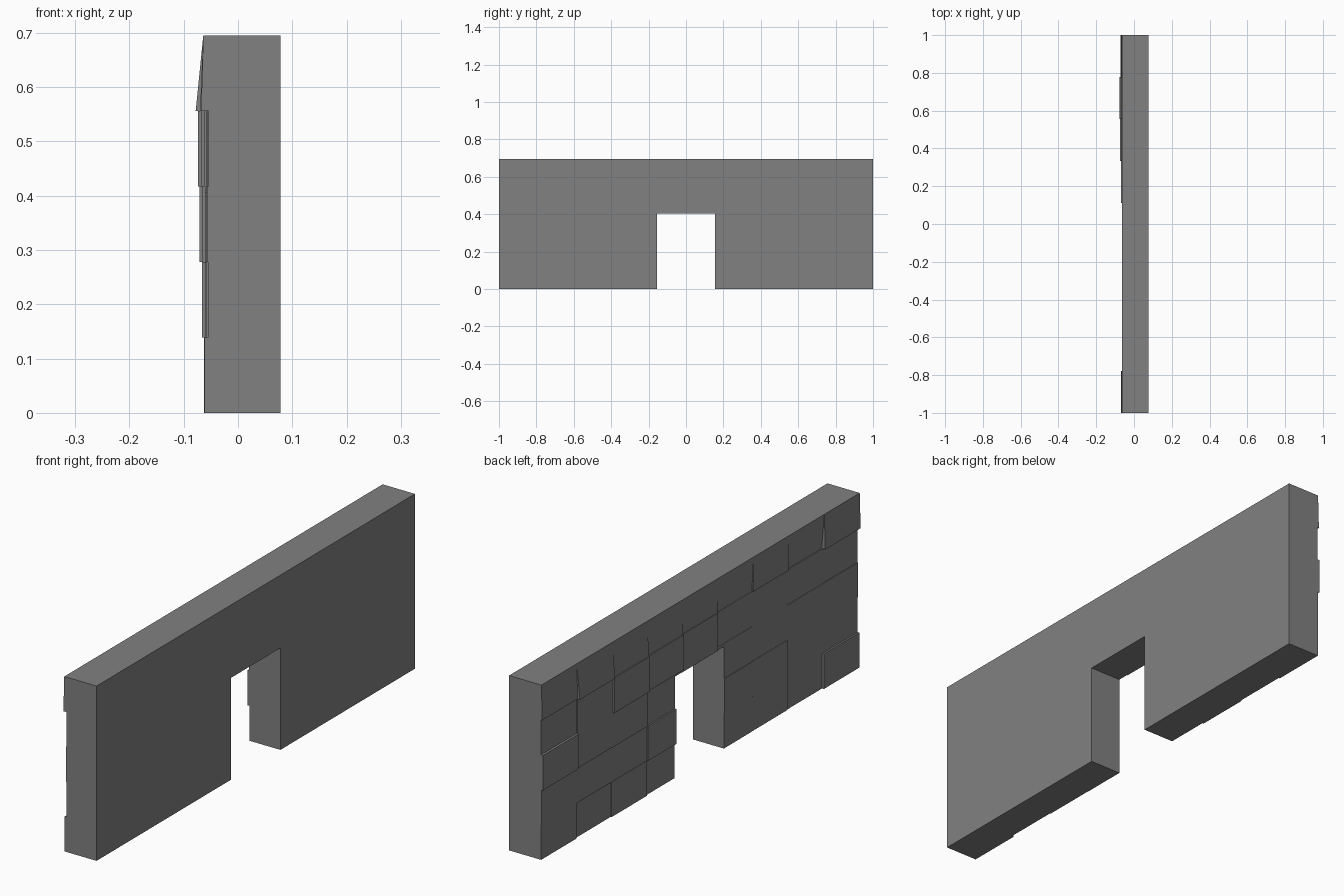
import bpy
import bmesh

old = bpy.data.objects.get("Cube")
if old:
    bpy.data.objects.remove(old)

HEIGHT = 0.695
BACK = 0.078        # smooth side of the wall
CORE = -0.05        # plane the stone blocks grow out of
DOOR_HALF = 0.155
DOOR_TOP = 0.405
COLUMNS, ROWS = 9, 5
TOP_DEPTH = 0.064   # level line along the upper edge

stone = bpy.data.materials.new("grey stone")
stone.use_nodes = True
grey = (0.22, 0.22, 0.22, 1)
stone.diffuse_color = grey
stone.node_tree.nodes["Principled BSDF"].inputs["Base Color"].default_value = grey


def finish(bm, name):
    bmesh.ops.recalc_face_normals(bm, faces=bm.faces)
    mesh = bpy.data.meshes.new(name)
    bm.to_mesh(mesh)
    bm.free()
    mesh.materials.append(stone)
    obj = bpy.data.objects.new(name, mesh)
    bpy.context.collection.objects.link(obj)
    return obj


# Wall core: an upside-down U outline, extruded through its thickness
half_outline = [(DOOR_HALF, DOOR_TOP), (DOOR_HALF, 0), (1, 0), (1, HEIGHT)]
outline = half_outline + [(-y, z) for y, z in reversed(half_outline)]
bm = bmesh.new()
face = bm.faces.new([bm.verts.new((CORE, y, z)) for y, z in outline])
extruded = bmesh.ops.extrude_face_region(bm, geom=[face], use_keep_orig=True)
for item in extruded["geom"]:
    if isinstance(item, bmesh.types.BMVert):
        item.co.x = BACK
finish(bm, "wall_core")


# Stone blocks: a grid of uneven plates that leave the doorway free
def add_plate(bm, y0, y1, z0, z1, depth_at):
    if y1 - y0 < 0.001 or z1 - z0 < 0.001:
        return
    corners = [(y0, z0), (y1, z0), (y1, z1), (y0, z1)]
    inner = [bm.verts.new((CORE, y, z)) for y, z in corners]
    outer = [bm.verts.new((-depth_at(z), y, z)) for y, z in corners]
    bm.faces.new(outer)
    bm.faces.new(inner[::-1])
    for i in range(4):
        j = (i + 1) % 4
        bm.faces.new((inner[i], inner[j], outer[j], outer[i]))


# Mean block depth in thousandths, from the upper row down, from +y to -y
depths = [
    [66, 71, 67, 64, 62, 60, 63, 58, 66],
    [62, 67, 74, 68, 62, 57, 58, 56, 54],
    [71, 65, 66, 60, 61, 58, 57, 57, 57],
    [64, 62, 61, 66, 60, 60, 58, 55, 55],
    [63, 58, 62, 57, 60, 58, 57, 54, 62],
]
width, tall = 2 / COLUMNS, HEIGHT / ROWS
bm = bmesh.new()
for r, row in enumerate(depths):
    z1 = HEIGHT - r * tall
    z0 = z1 - tall
    for c, value in enumerate(row):
        y1 = 1 - c * width
        y0 = y1 - width
        mean = value / 1000
        upper = TOP_DEPTH if r == 0 else mean

        def depth_at(z):
            return mean + (upper - mean) * (2 * (z - z0) / tall - 1)

        if y0 >= DOOR_HALF or y1 <= -DOOR_HALF:
            add_plate(bm, y0, y1, z0, z1, depth_at)
        else:
            split = min(max(z0, DOOR_TOP), z1)
            add_plate(bm, y0, y1, split, z1, depth_at)
            add_plate(bm, max(y0, DOOR_HALF), y1, z0, split, depth_at)
            add_plate(bm, y0, min(y1, -DOOR_HALF), z0, split, depth_at)
finish(bm, "stone_blocks")
